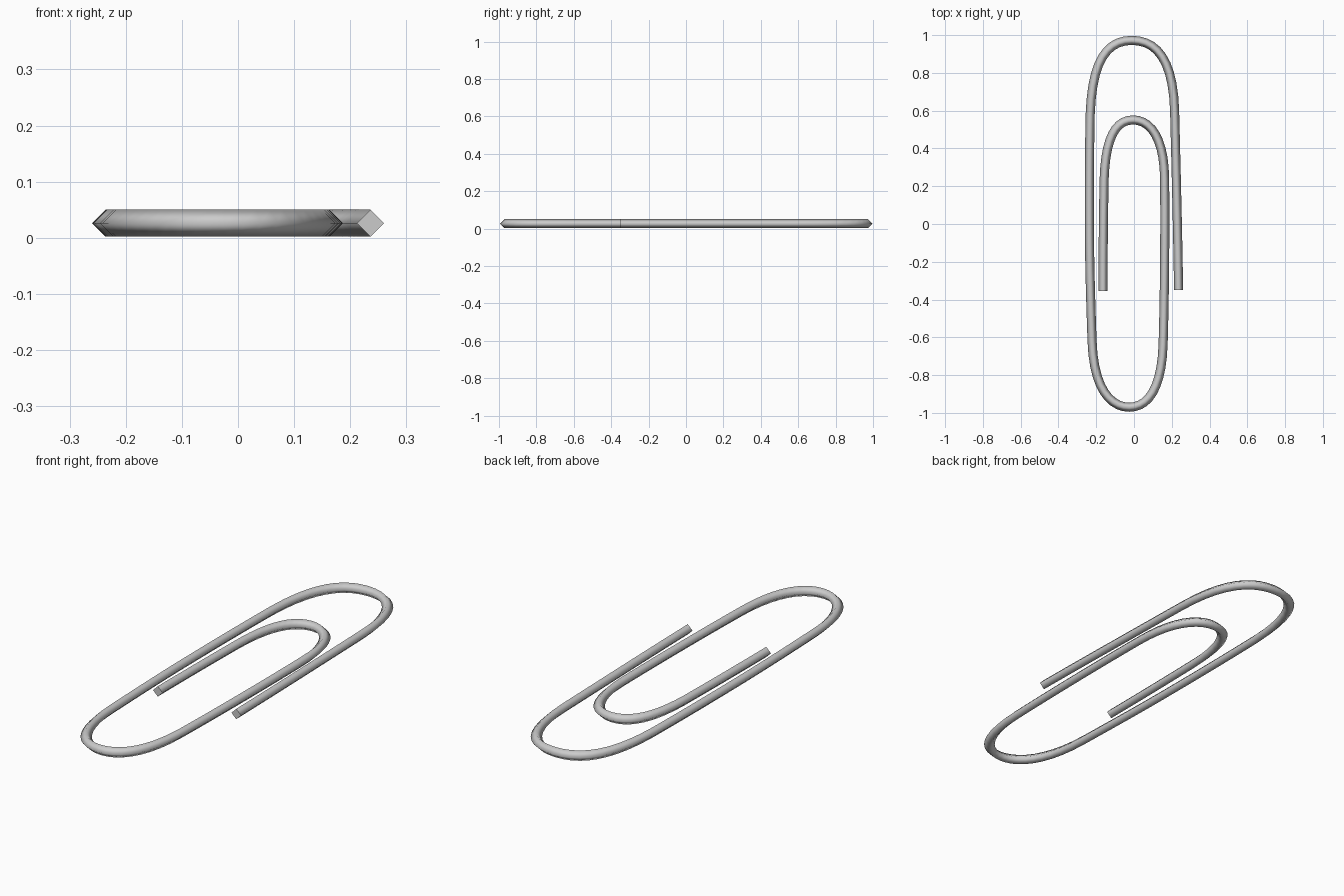
import bpy

if "Cube" in bpy.data.objects:
    bpy.data.objects.remove(bpy.data.objects["Cube"])

R = 0.024   # wire half-thickness
Z = 0.026   # wire centre height

# Bends of the wire: (point, handle towards start, handle towards end)
path = [
    ((0.236, -0.35), (0.237, -0.55), (0.232, -0.05)),   # outer free end
    ((0.215, 0.60), (0.221, 0.36), (0.207, 0.87)),
    ((-0.012, 0.972), (0.12, 0.972), (-0.14, 0.972)),   # large top bend
    ((-0.232, 0.58), (-0.222, 0.87), (-0.236, 0.38)),
    ((-0.236, 0.00), (-0.237, 0.20), (-0.236, -0.20)),
    ((-0.222, -0.62), (-0.229, -0.42), (-0.214, -0.87)),
    ((-0.025, -0.970), (-0.125, -0.970), (0.075, -0.970)),  # bottom bend
    ((0.154, -0.64), (0.146, -0.87), (0.162, -0.38)),
    ((0.162, 0.24), (0.165, -0.02), (0.160, 0.45)),
    ((-0.005, 0.551), (0.09, 0.551), (-0.10, 0.551)),   # inner top bend
    ((-0.158, 0.24), (-0.151, 0.45), (-0.162, 0.04)),
    ((-0.164, -0.355), (-0.164, -0.15), (-0.164, -0.5)),  # inner free end
]

# Four-sided wire swept along the path
curve = bpy.data.curves.new("wire", 'CURVE')
curve.dimensions = '3D'
curve.twist_mode = 'Z_UP'
curve.resolution_u = 10
curve.bevel_depth = R
curve.bevel_resolution = 0
curve.use_fill_caps = True
spline = curve.splines.new('BEZIER')
spline.bezier_points.add(len(path) - 1)
for bp, (co, left, right) in zip(spline.bezier_points, path):
    bp.handle_left_type = bp.handle_right_type = 'FREE'
    bp.co = (*co, Z)
    bp.handle_left = (*left, Z)
    bp.handle_right = (*right, Z)
spline.use_smooth = True

clip = bpy.data.objects.new("paper_clip_wire", curve)
bpy.context.collection.objects.link(clip)
bpy.context.view_layer.objects.active = clip
clip.select_set(True)
bpy.ops.object.convert(target='MESH')
